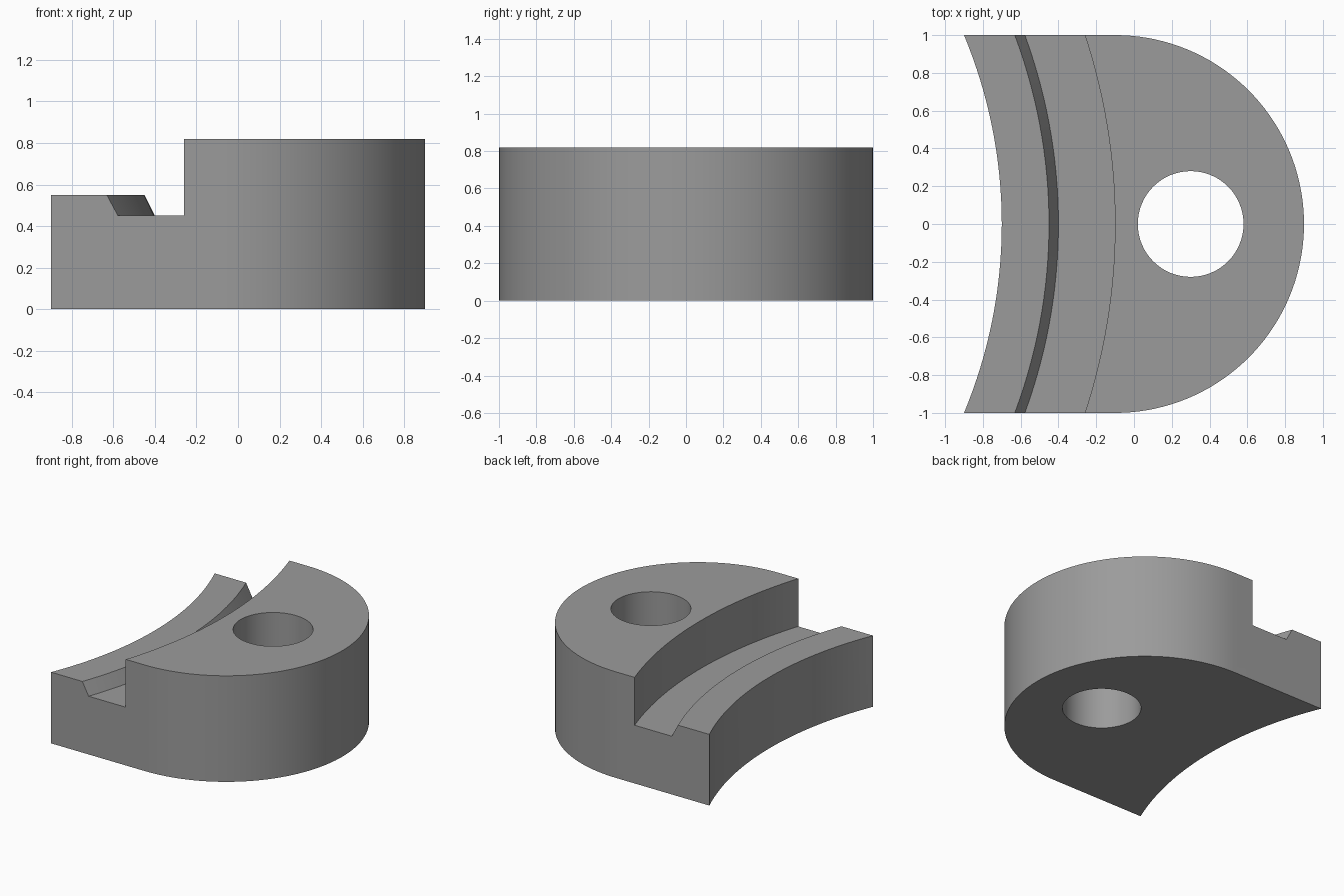
import bpy, bmesh, math

if "Cube" in bpy.data.objects:
    bpy.data.objects.remove(bpy.data.objects["Cube"])

CX = -3.3                      # shared centre of the concave arcs
TOP, LIP, FLOOR = 0.82, 0.55, 0.45


def new_object(name, bm):
    bmesh.ops.recalc_face_normals(bm, faces=bm.faces)
    mesh = bpy.data.meshes.new(name)
    bm.to_mesh(mesh)
    bm.free()
    obj = bpy.data.objects.new(name, mesh)
    bpy.context.collection.objects.link(obj)
    return obj


def arc(cx, r, a0, a1, n):
    return [(cx + r * math.cos(a0 + (a1 - a0) * i / n),
             r * math.sin(a0 + (a1 - a0) * i / n)) for i in range(n + 1)]


def prism(name, outline, z0, z1):
    bm = bmesh.new()
    face = bm.faces.new([bm.verts.new((x, y, z0)) for x, y in outline])
    ext = bmesh.ops.extrude_face_region(bm, geom=[face])
    verts = [v for v in ext["geom"] if isinstance(v, bmesh.types.BMVert)]
    bmesh.ops.translate(bm, verts=verts, vec=(0, 0, z1 - z0))
    return new_object(name, bm)


def swept(name, profile, half_angle, n):
    # closed (radius, z) profile swept about the arc centre
    bm = bmesh.new()
    rings = []
    for i in range(n + 1):
        a = -half_angle + 2 * half_angle * i / n
        rings.append([bm.verts.new((CX + r * math.cos(a), r * math.sin(a), z))
                      for r, z in profile])
    for p, q in zip(rings, rings[1:]):
        for k in range(len(profile)):
            m = (k + 1) % len(profile)
            bm.faces.new((p[k], p[m], q[m], q[k]))
    bm.faces.new(rings[0])
    bm.faces.new(rings[-1])
    return new_object(name, bm)


# Clamp body: round nose on the right, concave arc on the left
edge = math.asin(1 / 2.6)
outline = arc(-0.1, 1.0, -math.pi / 2, math.pi / 2, 72) + arc(CX, 2.6, edge, -edge, 32)
body = prism("clamp_body", outline, 0, TOP)

# Cutters: through hole, and curved step with a sloped lip
hole = prism("hole_cutter", arc(0.3, 0.28, 0, 2 * math.pi, 64)[:-1], -0.2, 1.2)
step = swept("step_cutter", [(2.3, LIP), (2.85, LIP), (2.9, FLOOR), (3.2, FLOOR),
                             (3.2, 1.2), (2.3, 1.2)], math.radians(32), 48)

bpy.context.view_layer.objects.active = body
body.select_set(True)
for cutter in (hole, step):
    mod = body.modifiers.new(cutter.name, 'BOOLEAN')
    mod.operation = 'DIFFERENCE'
    mod.solver = 'EXACT'
    mod.object = cutter
    bpy.ops.object.modifier_apply(modifier=mod.name)
for cutter in (hole, step):
    bpy.data.objects.remove(cutter)

# Plain grey finish
grey = bpy.data.materials.new("grey_steel")
grey.diffuse_color = (0.33, 0.33, 0.33, 1)
grey.use_nodes = True
grey.node_tree.nodes["Principled BSDF"].inputs["Base Color"].default_value = grey.diffuse_color
body.data.materials.clear()
body.data.materials.append(grey)
bpy.ops.object.shade_smooth_by_angle(angle=math.radians(30))
